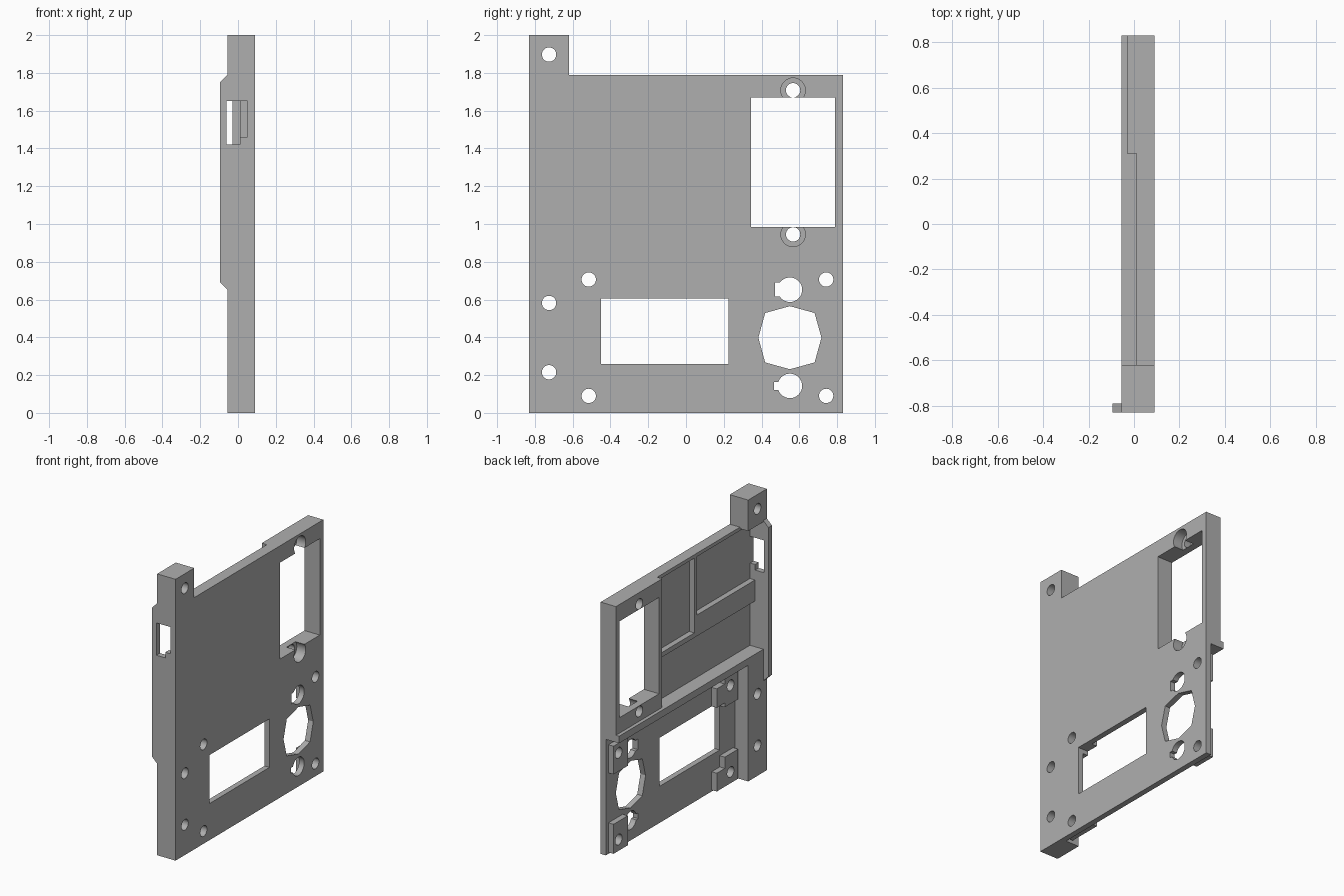
import bpy, bmesh, math
from mathutils import Vector

cube = bpy.data.objects.get("Cube")
if cube:
    bpy.data.objects.remove(cube, do_unlink=True)

grey = bpy.data.materials.new("plain_grey")
grey.use_nodes = True
grey.diffuse_color = (0.43, 0.43, 0.43, 1)
grey.node_tree.nodes["Principled BSDF"].inputs["Base Color"].default_value = (0.43, 0.43, 0.43, 1)

BACK, FRONT = -0.055, 0.09     # thickness of the full panel
FLOOR, STEP = 0.05, 0.01       # recess depths
OUT = 0.3                      # overshoot for cutters


def prism(name, points, offset):
    """Extrude a closed polygon of 3D points along an offset."""
    bm = bmesh.new()
    face = bm.faces.new([bm.verts.new(p) for p in points])
    new = bmesh.ops.extrude_face_region(bm, geom=[face])["geom"]
    bmesh.ops.translate(bm, vec=Vector(offset),
                        verts=[g for g in new if isinstance(g, bmesh.types.BMVert)])
    bmesh.ops.recalc_face_normals(bm, faces=bm.faces)
    mesh = bpy.data.meshes.new(name)
    bm.to_mesh(mesh)
    bm.free()
    mesh.materials.append(grey)
    obj = bpy.data.objects.new(name, mesh)
    bpy.context.collection.objects.link(obj)
    return obj


def side_prism(name, outline, x0, x1):
    return prism(name, [(x0, y, z) for y, z in outline], (x1 - x0, 0, 0))


def box(name, x, y, z):
    outline = [(y[0], z[0]), (y[1], z[0]), (y[1], z[1]), (y[0], z[1])]
    return side_prism(name, outline, *x)


def cylinder(name, y, z, r, x0=-OUT, x1=OUT, sides=32):
    ring = [(y + r * math.cos(2 * math.pi * i / sides),
             z + r * math.sin(2 * math.pi * i / sides)) for i in range(sides)]
    return side_prism(name, ring, x0, x1)


def combine(tool, operation):
    mod = panel.modifiers.new(tool.name, 'BOOLEAN')
    mod.operation, mod.solver, mod.object = operation, 'EXACT', tool
    bpy.context.view_layer.objects.active = panel
    bpy.ops.object.modifier_apply(modifier=mod.name)
    bpy.data.objects.remove(tool, do_unlink=True)


def cut(tool):
    combine(tool, 'DIFFERENCE')


def add(tool):
    combine(tool, 'UNION')


# Panel with the corner post
panel = side_prism("panel", [(-0.83, 0), (0.83, 0), (0.83, 1.79), (-0.62, 1.79),
                             (-0.62, 2), (-0.83, 2)], BACK, FRONT)

# Chamfered flange along the edge
flange = [(0, 0.65), (BACK, 0.65), (-0.095, 0.69), (-0.095, 1.75), (BACK, 1.79), (0, 1.79)]
add(prism("flange", [(x, -0.83, z) for x, z in flange], (0, 0.04, 0)))

# Rear recesses: depth, y range, z range
recesses = [
    (-0.03, (0.31, 1), (0.875, 1.9)),
    (STEP, (-0.79, 0.31), (0.875, 1.78)),
    (STEP, (-0.62, 0.31), (1.7, 1.9)),
    (FLOOR, (-0.108, 0.31), (1.234, 1.765)),
    (FLOOR, (-0.79, -0.14), (1.35, 1.765)),
    (FLOOR, (-0.79, 0.31), (0.875, 1.2)),
    (FLOOR, (-0.62, 1), (-0.1, 0.825)),
]
for depth, y, z in recesses:
    cut(box("recess", (-OUT, depth), y, z))

# Mounting blocks on the lower floor
for z in ((0.01, 0.22), (0.575, 0.775)):
    add(box("outer_block", (STEP, 0.06), (0.64, 0.80), z))
    add(box("inner_block", (STEP, 0.06), (-0.60, -0.45), z))
for z in ((0.01, 0.14), (0.605, 0.74)):
    add(box("block_arm", (STEP, 0.06), (-0.46, -0.36), z))

# Large openings
for y, z in (((0.345, 0.79), (0.985, 1.67)), ((-0.45, 0.225), (0.26, 0.605))):
    cut(box("opening", (-OUT, OUT), y, z))

# Stepped slot in the edge wall
cut(box("slot", (-0.06, STEP), (-0.9, -0.77), (1.42, 1.65)))
cut(box("slot_step", (0, 0.049), (-0.9, -0.77), (1.46, 1.65)))

# Eight-sided opening
cy, cz = 0.55, 0.398
ring = []
for i in range(8):
    r = 0.185 if i % 2 else 0.167
    ring.append((cy + r * math.cos(i * math.pi / 4), cz + r * math.sin(i * math.pi / 4)))
cut(side_prism("round_opening", ring, -OUT, OUT))

# Keyed round holes
for z, tab_y, half in ((0.652, 0.47, 0.037), (0.143, 0.465, 0.021)):
    cut(cylinder("key_hole", cy, z, 0.065))
    cut(box("key_tab", (-OUT, OUT), (tab_y, cy), (z - half, z + half)))

# Screw holes
holes = [(-0.725, z) for z in (0.215, 0.582, 1.897)]
holes += [(y, z) for y in (-0.515, 0.742) for z in (0.09, 0.706)]
for y, z in holes:
    cut(cylinder("screw_hole", y, z, 0.038))

# Counterbored holes at the tall opening
for z in (0.945, 1.708):
    cut(cylinder("counterbore", 0.567, z, 0.065, 0.02, OUT))
    cut(cylinder("bore", 0.567, z, 0.038))

bpy.ops.object.select_all(action='DESELECT')
panel.select_set(True)
bpy.context.view_layer.objects.active = panel
bpy.ops.object.shade_smooth_by_angle(angle=math.radians(20))
